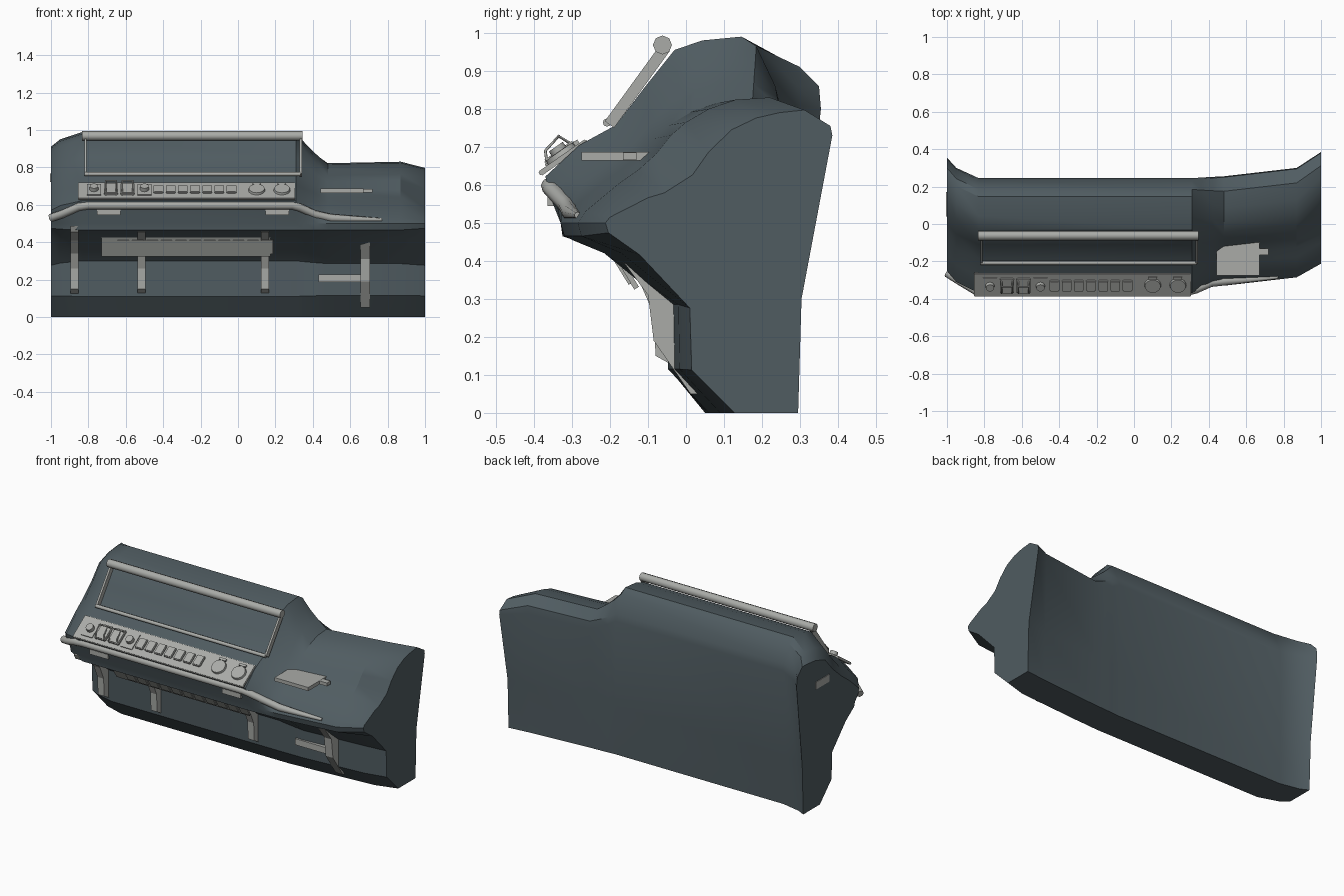
import bpy, bmesh, math
from mathutils import Vector

if "Cube" in bpy.data.objects:
    bpy.data.objects.remove(bpy.data.objects["Cube"], do_unlink=True)


def material(name, rgb):
    m = bpy.data.materials.new(name)
    m.use_nodes = True
    m.diffuse_color = (*rgb, 1)
    m.node_tree.nodes["Principled BSDF"].inputs["Base Color"].default_value = (*rgb, 1)
    return m


SLATE = material("dark slate", (0.08, 0.107, 0.12))
GREY = material("light grey", (0.40, 0.41, 0.39))


def finish(name, bm, mat, smooth=None):
    bmesh.ops.recalc_face_normals(bm, faces=bm.faces)
    mesh = bpy.data.meshes.new(name)
    bm.to_mesh(mesh)
    bm.free()
    mesh.materials.append(mat)
    ob = bpy.data.objects.new(name, mesh)
    bpy.context.collection.objects.link(ob)
    if smooth:
        bpy.ops.object.select_all(action="DESELECT")
        ob.select_set(True)
        bpy.context.view_layer.objects.active = ob
        bpy.ops.object.shade_smooth_by_angle(angle=math.radians(smooth))
    return ob


def loft(name, sections, mat, smooth=None):
    """Skin a list of (x, [(y, z), ...]) sections and cap both ends."""
    bm = bmesh.new()
    rings = [[bm.verts.new((x, y, z)) for y, z in pts] for x, pts in sections]
    n = len(rings[0])
    for a, b in zip(rings, rings[1:]):
        for i in range(n):
            j = (i + 1) % n
            bm.faces.new((a[i], a[j], b[j], b[i]))
    bm.faces.new(rings[0])
    bm.faces.new(rings[-1])
    return finish(name, bm, mat, smooth)


def box(name, loc, size, tilt=0, bevel=0):
    bm = bmesh.new()
    bmesh.ops.create_cube(bm, size=1)
    bmesh.ops.scale(bm, vec=size, verts=bm.verts)
    if bevel:
        bmesh.ops.bevel(bm, geom=bm.edges[:], offset=bevel, segments=2, affect="EDGES")
    ob = finish(name, bm, GREY)
    ob.location, ob.rotation_euler = loc, (tilt, 0, 0)
    return ob


def disc(name, loc, radius, depth, tilt, sides=20):
    bm = bmesh.new()
    bmesh.ops.create_cone(bm, cap_ends=True, segments=sides, radius1=radius,
                          radius2=radius * 0.92, depth=depth)
    ob = finish(name, bm, GREY, 35)
    ob.location, ob.rotation_euler = loc, (tilt, 0, 0)


def tube(name, points, radius, ends=(1, 1)):
    cu = bpy.data.curves.new(name, "CURVE")
    cu.dimensions, cu.bevel_depth, cu.bevel_resolution = "3D", radius, 2
    cu.use_fill_caps = True
    sp = cu.splines.new("POLY")
    sp.points.add(len(points) - 1)
    for p, co in zip(sp.points, points):
        p.co = (*co, 1)
    sp.points[0].radius, sp.points[-1].radius = ends
    cu.materials.append(GREY)
    ob = bpy.data.objects.new(name, cu)
    bpy.context.collection.objects.link(ob)
    bpy.ops.object.select_all(action="DESELECT")
    ob.select_set(True)
    bpy.context.view_layer.objects.active = ob
    bpy.ops.object.convert(target="MESH")
    bpy.ops.object.shade_smooth_by_angle(angle=math.radians(50))


def mix(a, b, t):
    return [tuple(Vector(p).lerp(Vector(q), t)) for p, q in zip(a, b)]


# Body cross-sections: back, over the top, down the front slope, lip, knee space
HIGH = [(.24, 0), (.245, .3), (.245, .82), (.235, .86), (.185, .965), (.146, .99),
        (.043, .98), (-.03, .955), (-.11, .855), (-.185, .757), (-.28, .705),
        (-.37, .622), (-.36, .575), (-.33, .5), (-.325, .465), (-.18, .42),
        (-.045, .3), (-.04, .11), (.05, 0)]
LOW = [(.28, 0), (.285, .3), (.3, .74), (.295, .785), (.22, .83), (.13, .824),
       (.06, .8), (0, .765), (-.04, .73), (-.08, .68), (-.125, .64),
       (-.175, .605), (-.265, .53), (-.285, .5), (-.275, .465), (-.17, .42),
       (-.02, .285), (-.017, .115), (.09, 0)]
LOW_END = [(.295, 0), (.304, .3), (.385, .73), (.38, .755), (.312, .797), (.246, .79),
           (.185, .776), (.12, .745), (.06, .687), (.017, .626), (-.057, .579),
           (-.1, .566), (-.2, .515), (-.212, .5), (-.204, .474)]
LOW_END += [(-.122, .416), (.01, .276), (.015, .113), (.128, 0)]
HIGH_END = [(.29, 0), (.3, .3), (.355, .8), (.35, .86), (.3, .91), (.26, .91),
            (.17, .9), (.08, .87), (0, .78), (-.08, .71), (-.16, .65),
            (-.25, .57), (-.245, .54)] + LOW_END[-6:]
LOW_IN = [(y - (.045 if z > .4 else .03), z - .008 * (z > .7)) for y, z in LOW]

loft("console_body", [
    (-1, HIGH_END), (-.95, mix(HIGH, HIGH_END, .5)), (-.83, HIGH), (.31, HIGH),
    (.36, mix(HIGH, LOW_IN, .36)), (.42, mix(HIGH, LOW_IN, .7)), (.48, LOW_IN),
    (.87, LOW), (1, LOW_END)], SLATE, 32)

# Screen surround
tube("screen_top_bar", [(-.835, -.062, .968), (.345, -.062, .968)], .025)
tube("screen_bottom_bar", [(-.82, -.208, .764), (.335, -.208, .764)], .011)
for side, x in (("right", -.815), ("left", .335)):
    box(f"screen_{side}_bar", (x, -.128, .86), (.012, .25, .03), .943)

# Sloping control panel and its controls
TILT = math.atan2(.087, .125)
UP = Vector((0, math.cos(TILT), math.sin(TILT)))
OUT = Vector((0, -math.sin(TILT), math.cos(TILT)))


def on_panel(x, v=0, h=.012):
    return Vector((x, -.323, .672)) + UP * v + OUT * h


box("control_panel", on_panel(-.275, 0, 0), (1.16, .152, .014), TILT, .003)
for i, x in enumerate((-.77, -.5)):
    box(f"knob_plate_{i}", on_panel(x, 0, .009), (.075, .1, .008), TILT)
    disc(f"knob_{i}", on_panel(x, 0, .022), .024, .025, TILT)
for i, x in enumerate((-.68, -.59)):
    box(f"guarded_switch_{i}", on_panel(x, 0, .014), (.075, .095, .018), TILT, .004)
    for s in (-.028, .028):
        tube(f"switch_guard_{i}", [(x + s, -.365, .65), (x + s, -.37, .69),
                                   (x + s, -.335, .728), (x + s, -.29, .7)], .004)
    tube(f"guard_bar_{i}", [(x - .028, -.335, .728), (x + .028, -.335, .728)], .004)
for i in range(7):
    box(f"push_button_{i}", on_panel(-.425 + .065 * i), (.052, .068, .016), TILT, .004)
for i, x in enumerate((.1, .235)):
    disc(f"gauge_{i}", on_panel(x), .045, .014, TILT, 28)
    box(f"gauge_tab_{i}", on_panel(x, .05), (.045, .014, .012), TILT)

# Grab rail along the lip
tube("grab_rail", [(-1, -.262, .53), (-.94, -.3, .55), (-.85, -.355, .59),
                   (-.8, -.36, .597), (.29, -.36, .597), (.33, -.35, .585),
                   (.41, -.315, .548), (.5, -.305, .528), (.77, -.285, .52)],
     .022, (1, .4))
for i, x in enumerate((-.692, .21)):
    box(f"rail_mount_{i}", (x, -.35, .56), (.125, .03, .03))

# Side table with tab
bm = bmesh.new()
outline = [(.44, -.275), (.67, -.275), (.67, -.06), (.5, -.06), (.45, -.08), (.44, -.1)]
lower = bm.faces.new([bm.verts.new((x, y, .664)) for x, y in outline])
top = bmesh.ops.extrude_face_region(bm, geom=[lower])["geom"]
bmesh.ops.translate(bm, vec=(0, 0, .022),
                    verts=[g for g in top if isinstance(g, bmesh.types.BMVert)])
finish("side_table", bm, GREY)
box("side_table_tab", (.69, -.148, .675), (.06, .035, .02))

# Inclined vent strip under the lip
VENT = 2.124
normal = Vector((0, -math.sin(VENT), math.cos(VENT)))
centre = Vector((-.278, -.162, .38))
box("vent_strip", centre, (.905, .122, .014), VENT)
for i in range(11):
    shift = Vector((-.335 + .077 * i, 0, 0))
    box(f"vent_cell_{i}", centre + shift + normal * .009, (.06, .085, .008), VENT)

# Support brackets
RIB = [(-.315, .485), (-.3, .455), (-.19, .41), (-.12, .34), (-.085, .26),
       (-.08, .15), (-.035, .125), (.02, .2), (.02, .35), (-.15, .48)]
for i, x in enumerate((-.875, -.515, .145)):
    loft(f"support_bracket_{i}", [(x - .021, RIB), (x + .021, RIB)], GREY)
FOOT = [(-.18, .418), (-.1, .31), (-.085, .19), (.012, .05), (.05, .05), (.05, .35)]
loft("foot_bracket", [(.655, FOOT), (.705, FOOT)], GREY)
box("knee_plate", (.543, -.045, .207), (.225, .03, .038))

# Small plate on the high end
box("end_plate", (-1, .105, .745), (.008, .13, .045))
